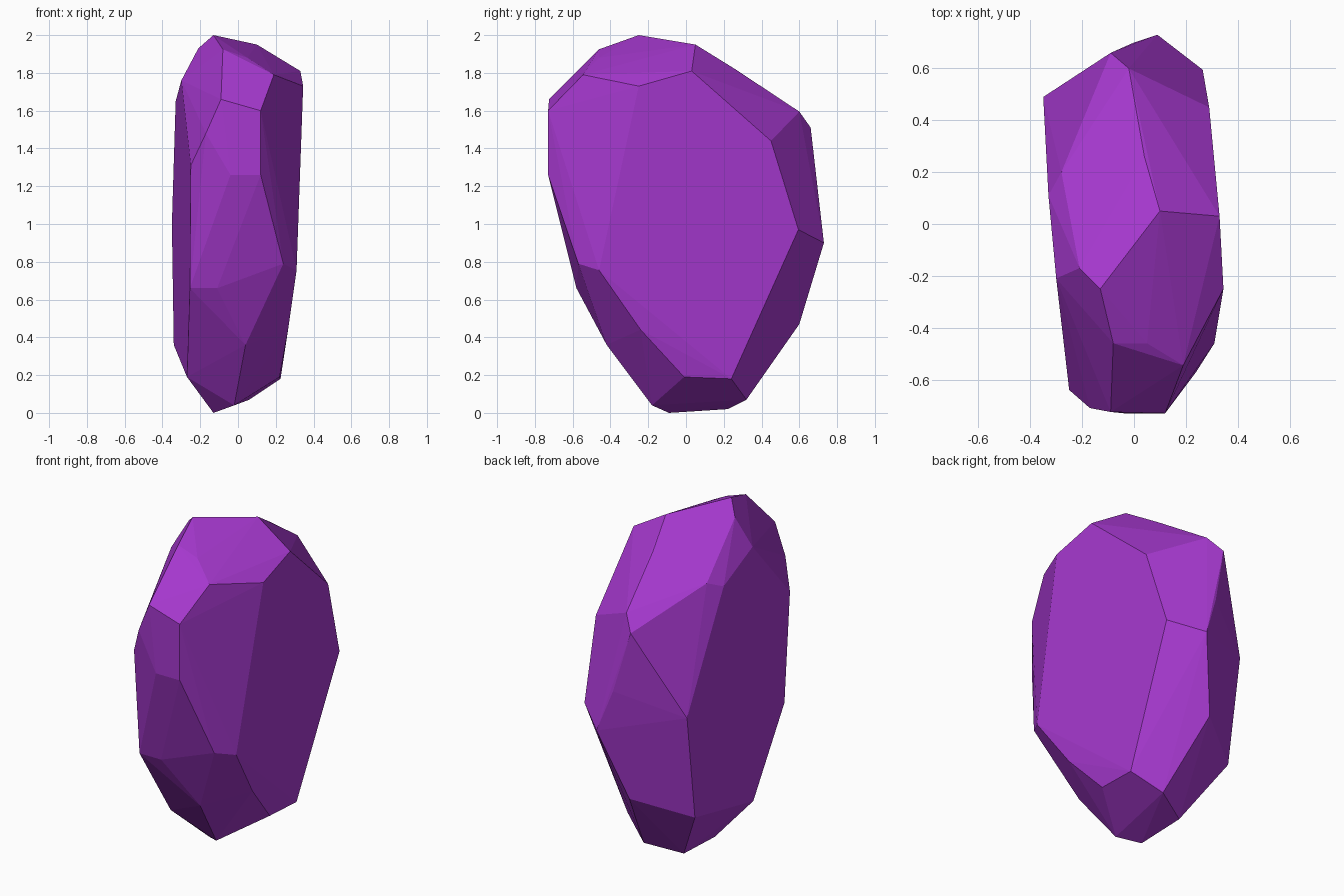
import bpy, bmesh, math

# Faceted crystal: corner groups from crown to foot, wrapped in a convex hull
crown = [(-.13, -.25, 2.0), (.10, .05, 1.95), (-.08, -.46, 1.925), (-.21, -.17, 1.93),
         (.05, -.46, 1.88), (.19, -.545, 1.79), (.345, -.25, 1.73), (.33, .03, 1.81),
         (-.30, -.21, 1.76), (-.33, .11, 1.65), (-.28, .20, 1.69), (.04, .26, 1.82)]
front_corners = [(-.09, -.725, 1.66), (.12, -.73, 1.60), (.12, -.73, 1.26), (-.04, -.73, 1.26),
                 (-.17, -.71, 1.48), (-.25, -.64, 1.31), (.24, -.57, .79), (.31, -.46, .755),
                 (-.255, -.58, .66), (-.11, -.58, .66)]
back_corners = [(-.02, .60, 1.595), (-.09, .66, 1.51), (.29, .45, 1.44), (.265, .595, .97),
                (0, .70, 1.15), (.09, .73, .90), (-.35, .49, 1.0), (-.04, .60, .47)]
foot = [(.04, -.42, .36), (-.02, -.18, .04), (.22, -.01, .19), (.225, .24, .18),
        (.265, -.24, .44), (-.13, -.09, 0), (-.14, .22, .02), (.06, .32, .07),
        (-.27, -.26, .19), (-.34, .40, .36)]

bm = bmesh.new()
for co in crown + front_corners + back_corners + foot:
    bm.verts.new(co)
hull = bmesh.ops.convex_hull(bm, input=bm.verts[:])
loose = [v for v in bm.verts if not v.link_faces]
bmesh.ops.delete(bm, geom=loose, context='VERTS')

# Merge nearly flat neighbours into broad facets
bmesh.ops.dissolve_limit(bm, angle_limit=math.radians(2), verts=bm.verts[:], edges=bm.edges[:])
bmesh.ops.recalc_face_normals(bm, faces=bm.faces[:])

mesh = bpy.data.meshes.new("crystal")
bm.to_mesh(mesh)
bm.free()
crystal = bpy.data.objects.new("crystal", mesh)
bpy.context.collection.objects.link(crystal)

# Purple stone
mat = bpy.data.materials.new("purple_stone")
mat.diffuse_color = (.38, .04, .62, 1)
mesh.materials.append(mat)
